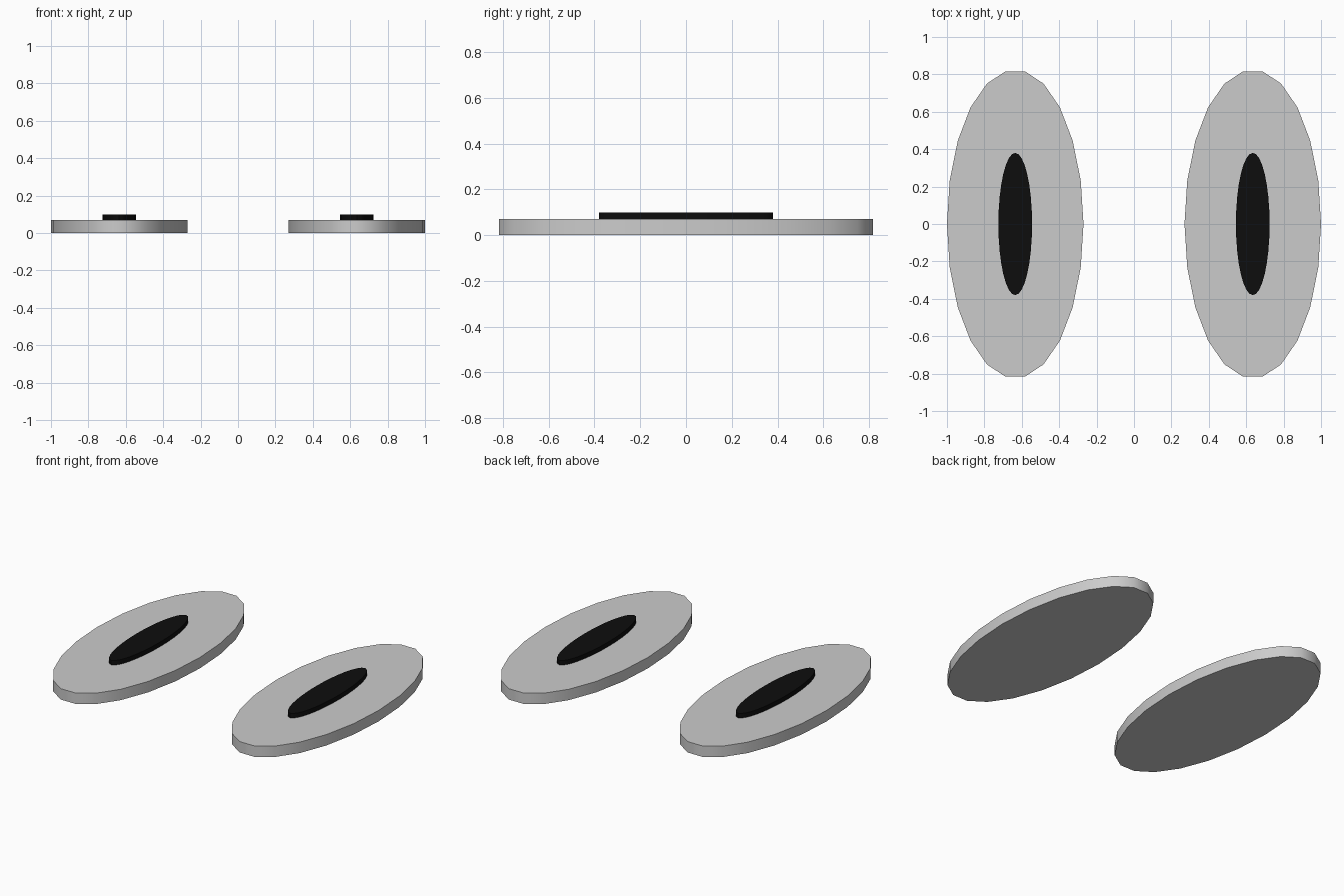
import bpy, math

if "Cube" in bpy.data.objects:
    bpy.data.objects.remove(bpy.data.objects["Cube"])

black = bpy.data.materials.new("black")
black.diffuse_color = (0.004, 0.004, 0.004, 1)
black.use_nodes = True
black.node_tree.nodes["Principled BSDF"].inputs["Base Color"].default_value = black.diffuse_color


def oval_disc(name, x, rx, ry, z0, z1, sides, mat=None):
    """Flat elliptical disc with a vertex on the x axis."""
    bpy.ops.mesh.primitive_cylinder_add(vertices=sides, radius=1, depth=1)
    ob = bpy.context.object
    ob.name = name
    for v in ob.data.vertices:
        # swap axes so the first vertex lies on x, then scale into place
        px, py, pz = v.co
        v.co = (py * rx, -px * ry, (z0 + z1) / 2 + pz * (z1 - z0))
    ob.location.x = x
    if mat:
        ob.data.materials.append(mat)
    bpy.ops.object.shade_smooth_by_angle(angle=math.radians(40))


for side, x in (("left", -0.635), ("right", 0.635)):
    # grey oval base and its narrow black centre
    oval_disc(side + "_oval_base", x, 0.365, 0.825, 0, 0.07, 22)
    oval_disc(side + "_black_centre", x, 0.09, 0.38, 0.06, 0.099, 32, black)
